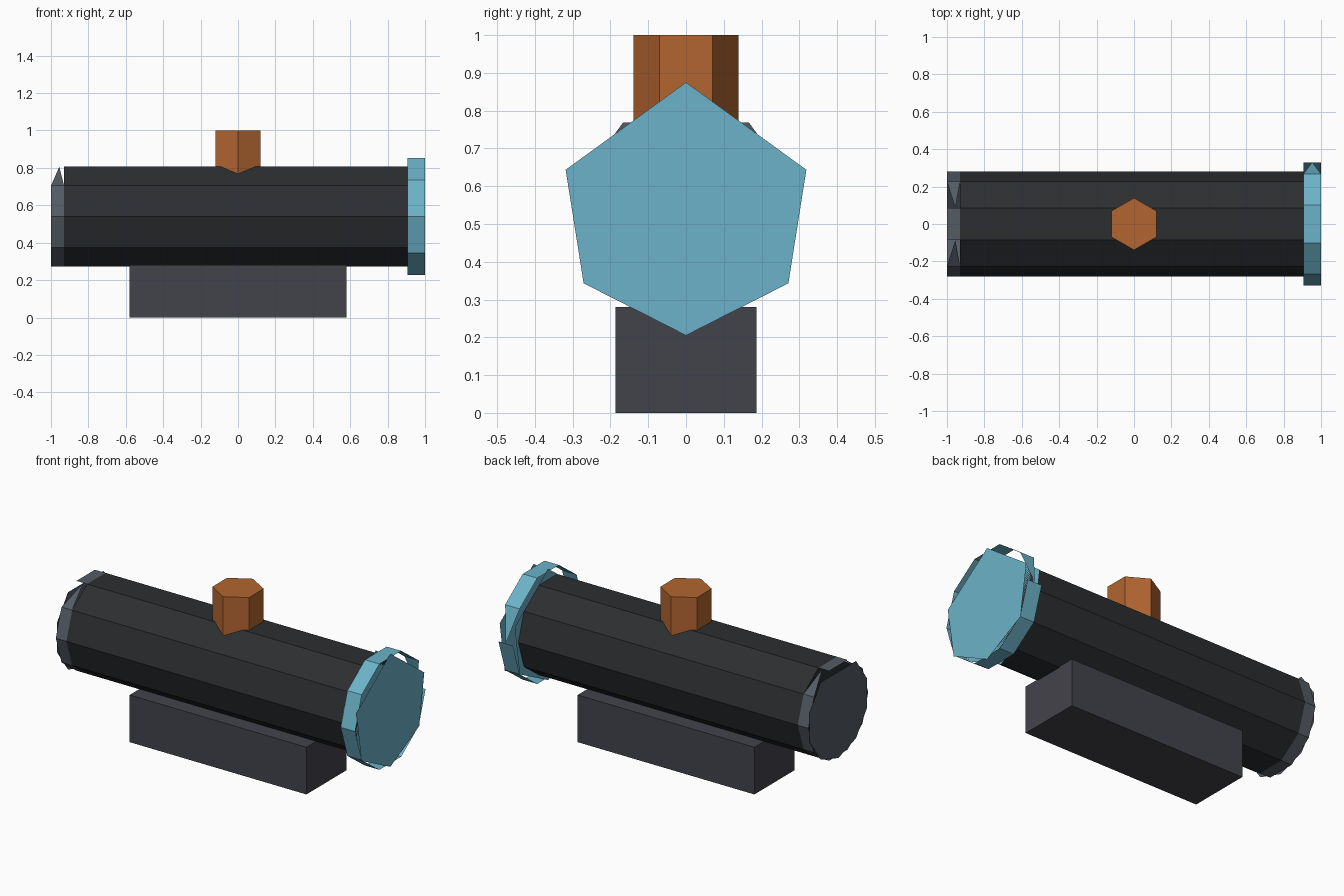
import bpy, bmesh
from math import sin, cos, radians

if "Cube" in bpy.data.objects:
    bpy.data.objects.remove(bpy.data.objects["Cube"])

CZ = 0.54  # height of the tube axis


def material(name, rgb):
    m = bpy.data.materials.new(name)
    m.diffuse_color = (*rgb, 1)
    m.use_nodes = True
    m.node_tree.nodes["Principled BSDF"].inputs["Base Color"].default_value = m.diffuse_color
    return m


def finish(name, bm, mat):
    me = bpy.data.meshes.new(name)
    bm.to_mesh(me)
    bm.free()
    ob = bpy.data.objects.new(name, me)
    bpy.context.collection.objects.link(ob)
    me.materials.append(mat)
    return ob


def on_axis(x, r, deg):
    """Point on a circle around the tube axis; 0 degrees is +y, 90 is up."""
    return (x, r * cos(radians(deg)), CZ + r * sin(radians(deg)))


def face(bm, points):
    bm.faces.new([bm.verts.new(p) for p in points])


def disc(bm, x, r, angles, facing):
    pts = [on_axis(x, r, a) for a in angles]
    face(bm, pts if facing > 0 else pts[::-1])


def band(bm, x0, x1, r, tapered=(), tip=0.5):
    """Ten-sided band; tapered maps a facet to a triangle pointing at one end."""
    for i in range(10):
        a, b = 36 * i, 36 * (i + 1)
        if i in tapered:
            base, point = (a, b) if tapered[i] > 0 else (b, a)
            pts = [on_axis(x0, r, base), on_axis(x1, r, base),
                   on_axis(x0 + (x1 - x0) * tip, r, point)]
            face(bm, pts if tapered[i] > 0 else pts[::-1])
        else:
            face(bm, [on_axis(x0, r, a), on_axis(x1, r, a),
                      on_axis(x1, r, b), on_axis(x0, r, b)])


black = material("black", (0.025, 0.027, 0.030))
slate = material("slate", (0.055, 0.057, 0.070))
steel = material("steel", (0.09, 0.105, 0.125))
blue = material("lens_blue", (0.15, 0.45, 0.58))
orange = material("orange", (0.45, 0.13, 0.03))

# Main ten-sided tube
bm = bmesh.new()
band(bm, -0.93, 0.905, 0.28)
disc(bm, -0.93, 0.28, range(0, 360, 36), -1)
disc(bm, 0.905, 0.28, range(0, 360, 36), 1)
bmesh.ops.remove_doubles(bm, verts=bm.verts, dist=1e-4)
finish("scope_tube", bm, black)

# Rear eyepiece: notched band and a turned end disc
bm = bmesh.new()
band(bm, -1.0, -0.93, 0.28, {1: 1, 3: -1}, 0.64)
disc(bm, -1.0, 0.283, [18, 54, 126, 162, 198, 234, 270, 306, 342], -1)
finish("eyepiece", bm, steel)

# Front lens: wider band with a six-cornered glass and a matching back
bm = bmesh.new()
band(bm, 0.905, 1.0, 0.33, {0: -1})
glass = [90, 162, 216, 270, 324, 18]
disc(bm, 1.0, 0.335, glass, 1)
disc(bm, 0.905, 0.33, glass, -1)
finish("front_lens", bm, blue)

# Mounting block under the tube
bm = bmesh.new()
bmesh.ops.create_cube(bm, size=1)
for v in bm.verts:
    v.co = (v.co.x * 1.16, v.co.y * 0.374, (v.co.z + 0.5) * 0.28)
finish("mount_base", bm, slate)

# Hexagonal adjustment knob
bm = bmesh.new()
ring = [(0.139 * sin(radians(60 * i)), 0.139 * cos(radians(60 * i))) for i in range(6)]
low = [bm.verts.new((x, y, 0.74)) for x, y in ring]
top = [bm.verts.new((x, y, 1.0)) for x, y in ring]
bm.faces.new(low)
bm.faces.new(top[::-1])
for i in range(6):
    j = (i + 1) % 6
    bm.faces.new([low[j], low[i], top[i], top[j]])
bmesh.ops.recalc_face_normals(bm, faces=bm.faces)
finish("adjustment_knob", bm, orange)
